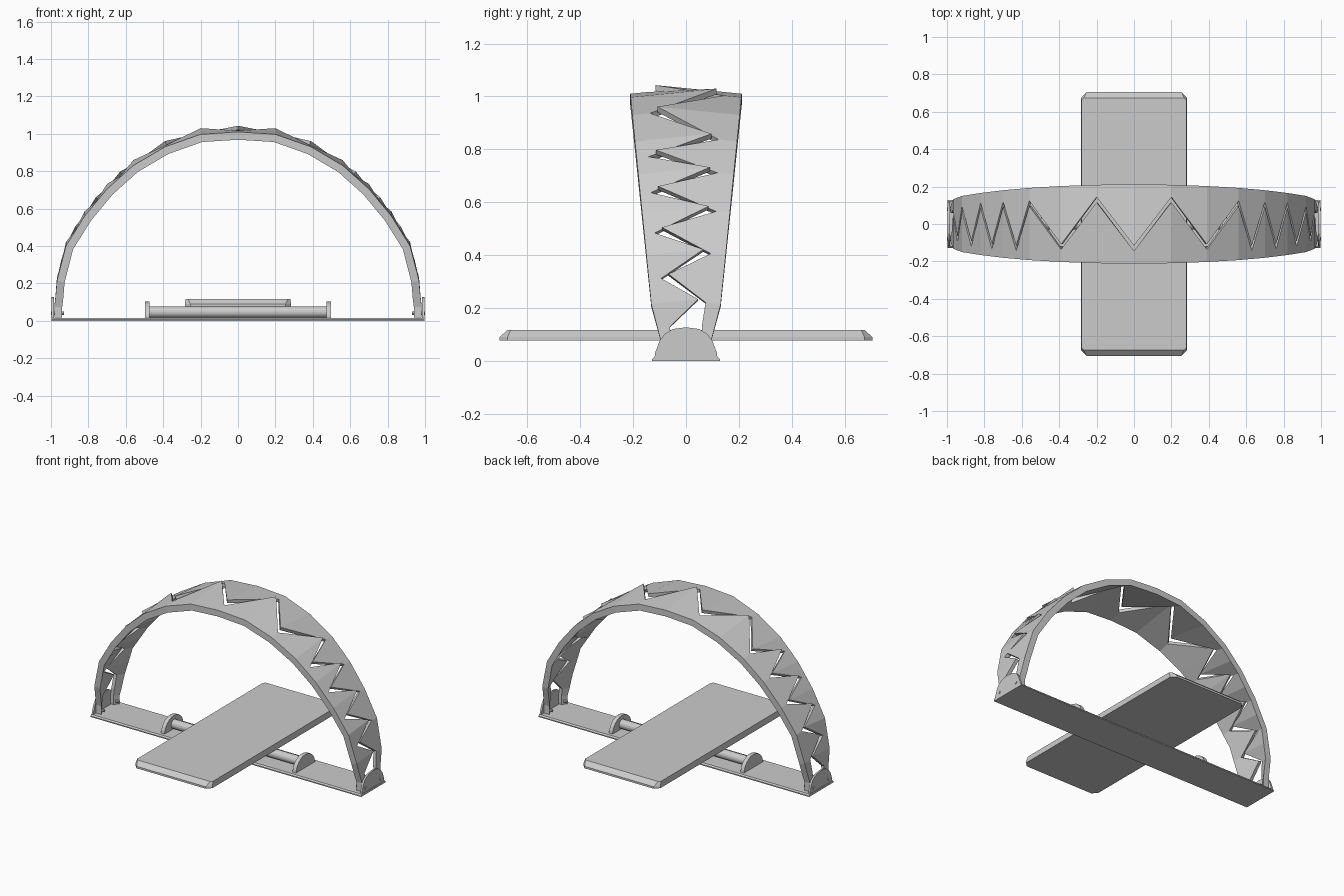
import bpy, bmesh, math
from mathutils import Vector

if "Cube" in bpy.data.objects:
    bpy.data.objects.remove(bpy.data.objects["Cube"])


def make_object(name, bm):
    bmesh.ops.recalc_face_normals(bm, faces=bm.faces)
    mesh = bpy.data.meshes.new(name)
    bm.to_mesh(mesh)
    bm.free()
    ob = bpy.data.objects.new(name, mesh)
    bpy.context.collection.objects.link(ob)
    return ob


def extrude_x(name, profile, x0, x1):
    """Prism along x from a (y, z) profile."""
    bm = bmesh.new()
    a = [bm.verts.new((x0, y, z)) for y, z in profile]
    b = [bm.verts.new((x1, y, z)) for y, z in profile]
    n = len(a)
    bm.faces.new(a)
    bm.faces.new(b[::-1])
    for i in range(n):
        j = (i + 1) % n
        bm.faces.new((a[i], a[j], b[j], b[i]))
    return make_object(name, bm)


def cylinder_x(name, x0, x1, y, z, r, sides=12):
    ring = [(y + r * math.cos(2 * math.pi * i / sides),
             z + r * math.sin(2 * math.pi * i / sides)) for i in range(sides)]
    ob = extrude_x(name, ring, x0, x1)
    bpy.context.view_layer.objects.active = ob
    ob.select_set(True)
    bpy.ops.object.shade_smooth_by_angle(angle=math.radians(40))
    ob.select_set(False)


# base strip
extrude_x("base_strip", [(-.128, 0), (.128, 0), (.128, .007), (.12, .015),
                         (-.12, .015), (-.128, .007)], -.998, .998)

# half of the jaw arch: x, z, tooth line y; teeth alternate sides
arch = [(0, 1.01), (.2, .997), (.39, .93), (.56, .83), (.70, .705),
        (.82, .56), (.92, .40), (.968, .215)]
teeth_y = [-.13, .13, -.122, .11, -.128, .105, -.12, .10, -.105, .08, -.08, .06]
path = arch[:3]
for p, q in zip(arch[3:], arch[4:]):
    path += [p, ((p[0] + q[0]) / 2, (p[1] + q[1]) / 2)]
path.append(arch[-1])
half = [(x, z, y) for (x, z), y in zip(path, teeth_y)]
half += [(.976, .125, None), (.982, .075, None), (.982, .018, None)]
full = [(-x, z, y) for x, z, y in half[:0:-1]] + half


def edge_y(z):
    """Half spread of the outer jaw edge at a given height."""
    if z > .2:
        return .13 + .1 * (z - .2)
    return .095 + .035 * max(0, (z - .08) / .12)


def make_jaw(name, side):
    bm = bmesh.new()
    rows = []
    for x, z, t in full:
        ye = edge_y(z)
        yt = side * .06 if t is None else t + side * .014
        lift = .1 * abs(yt - side * ye)
        inward = -Vector((x, 0, z)).normalized()
        e, tip = Vector((x, side * ye, z)), Vector((x, yt, z + lift))
        rows.append([bm.verts.new(v) for v in
                     (e, tip, tip + inward * .022, e + inward * .042)])
    for a, b in zip(rows, rows[1:]):
        for i in range(4):
            j = (i + 1) % 4
            bm.faces.new((a[i], a[j], b[j], b[i]))
    bm.faces.new(rows[0])
    bm.faces.new(rows[-1])
    make_object(name, bm)


make_jaw("front_jaw", -1)
make_jaw("back_jaw", 1)

# hinge ears, pins and rod brackets at both ends
ear = [(-.12, 0), (.12, 0), (.117, .03), (.1, .075), (.083, .1), (.05, .12), (0, .127),
       (-.05, .12), (-.083, .1), (-.1, .075), (-.117, .03)]
disc = [(.1 * math.cos(math.pi * i / 12), .01 + .092 * math.sin(math.pi * i / 12))
        for i in range(13)]
for s, label in ((-1, "left"), (1, "right")):
    extrude_x(label + "_hinge_ear", ear, s * .984, s * .996)
    extrude_x(label + "_rod_bracket", disc, s * .472, s * .498)
    for y in (-.078, .078):
        cylinder_x(label + "_hinge_pin", s * .93, s * 1.0, y, .04, .009, 8)

# pivot rod
cylinder_x("pivot_rod", -.475, .475, 0, .046, .03, 16)

# trigger plate with clipped corners and sloped top rim
bm = bmesh.new()


def outline(hx, hy, c, z):
    pts = [(hx, -hy + c), (hx, hy - c), (hx - c, hy), (-hx + c, hy),
           (-hx, hy - c), (-hx, -hy + c), (-hx + c, -hy), (hx - c, -hy)]
    return [bm.verts.new((x, y, z)) for x, y in pts]


loops = [outline(.284, .705, .03, .077), outline(.284, .705, .03, .09),
         outline(.28, .675, .012, .117)]
for a, b in zip(loops, loops[1:]):
    for i in range(8):
        j = (i + 1) % 8
        bm.faces.new((a[i], a[j], b[j], b[i]))
bm.faces.new(loops[0])
bm.faces.new(loops[-1])
make_object("trigger_plate", bm)
